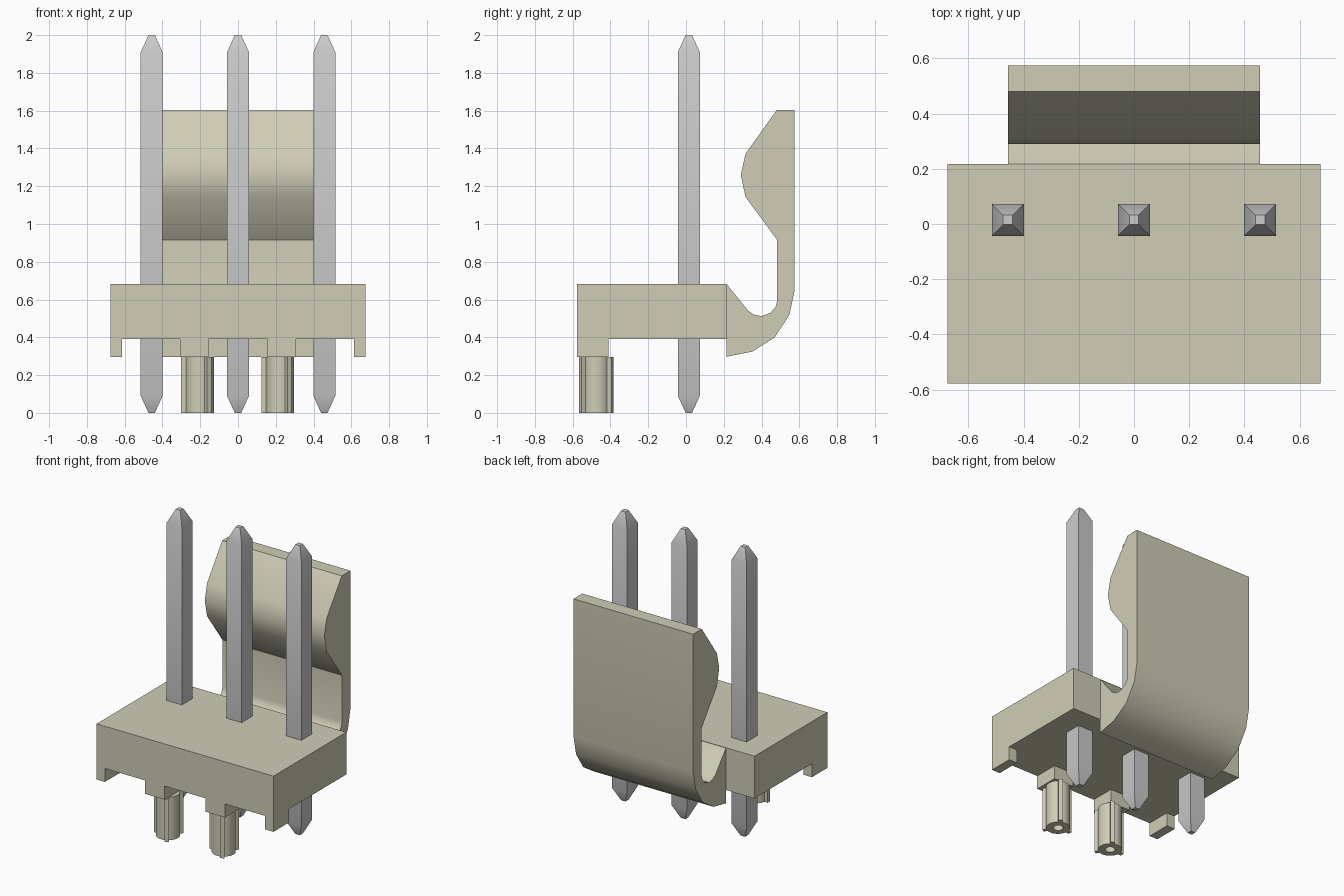
import bpy, bmesh, math

if "Cube" in bpy.data.objects:
    bpy.data.objects.remove(bpy.data.objects["Cube"], do_unlink=True)


def material(name, rgb):
    m = bpy.data.materials.new(name)
    m.use_nodes = True
    m.diffuse_color = (*rgb, 1)
    m.node_tree.nodes["Principled BSDF"].inputs["Base Color"].default_value = (*rgb, 1)
    return m


BEIGE = material("beige plastic", (0.63, 0.61, 0.47))
GREY = material("grey metal", (0.60, 0.60, 0.60))


def finish(bm, name, mat):
    bmesh.ops.recalc_face_normals(bm, faces=bm.faces)
    me = bpy.data.meshes.new(name)
    bm.to_mesh(me)
    bm.free()
    me.materials.append(mat)
    ob = bpy.data.objects.new(name, me)
    bpy.context.collection.objects.link(ob)
    bpy.ops.object.select_all(action="DESELECT")
    ob.select_set(True)
    bpy.context.view_layer.objects.active = ob
    bpy.ops.object.shade_smooth_by_angle(angle=math.radians(30))
    return ob


def prism(name, outline, vector, mat):
    """Extrude a closed outline of 3D points along a vector."""
    bm = bmesh.new()
    face = bm.faces.new([bm.verts.new(p) for p in outline])
    ext = bmesh.ops.extrude_face_region(bm, geom=[face], use_keep_orig=True)
    verts = [g for g in ext["geom"] if isinstance(g, bmesh.types.BMVert)]
    bmesh.ops.translate(bm, verts=verts, vec=vector)
    return finish(bm, name, mat)


def loft(name, rings, mat, closed=False):
    """Skin equal-length rings; cap the ends unless the rings form a loop."""
    bm = bmesh.new()
    vs = [[bm.verts.new(p) for p in r] for r in rings]
    n = len(vs[0])
    pairs = list(zip(vs, vs[1:]))
    for a, b in pairs:
        for i in range(n):
            j = (i + 1) % n
            bm.faces.new((a[i], a[j], b[j], b[i]))
    for r in (vs[0], vs[-1]):
        bm.faces.new(r)
    return finish(bm, name, mat)


# Base: one slab with a row of feet under its front edge
FRONT, BACK, HALF = -0.578, 0.217, 0.676
prism("base", [(-HALF, FRONT, 0.39), (HALF, FRONT, 0.39), (HALF, BACK, 0.39), (-HALF, BACK, 0.39)],
      (0, 0, 0.292), BEIGE)
for side, s in (("right", -1), ("left", 1)):
    for name, x0, x1 in (("corner_foot", 0.613, HALF), ("inner_foot", 0.156, 0.306)):
        prism(f"{name}_{side}", [(s * x0, FRONT, 0.297), (s * x1, FRONT, 0.297),
                                 (s * x1, -0.41, 0.297), (s * x0, -0.41, 0.297)],
              (0, 0, 0.093), BEIGE)

# Hollow locating posts with three thin ribs each
RADIUS, RIB, HOLE, POST_Y = 0.075, 0.10, 0.032, -0.475


def post_section(x, z, hole):
    ring = []
    w = math.asin(0.013 / RADIUS)
    for k in range(3):
        a = math.pi + k * math.tau / 3
        arc = [(RADIUS, a - w), (RIB, a - 0.013 / RIB), (RIB, a + 0.013 / RIB)]
        arc += [(RADIUS, a + w + (math.tau / 3 - 2 * w) * t / 9) for t in range(9)]
        ring += [(x + (HOLE if hole else r) * math.cos(b),
                  POST_Y + (HOLE if hole else r) * math.sin(b), z) for r, b in arc]
    return ring


for side, x in (("right", -0.202), ("left", 0.223)):
    loft(f"locating_post_{side}",
         [post_section(x, 0.297, False), post_section(x, 0, False),
          post_section(x, 0, True), post_section(x, 0.2, True)], BEIGE)

# Latch: curved springy tongue with a bump facing the pins
profile = [(0.215, 0.682), (0.33, 0.54), (0.36, 0.52), (0.40, 0.512), (0.447, 0.53),
           (0.474, 0.56), (0.483, 0.595), (0.483, 0.915), (0.315, 1.143), (0.29, 1.26),
           (0.315, 1.372), (0.48, 1.603), (0.575, 1.603), (0.575, 0.65), (0.548, 0.52),
           (0.47, 0.40), (0.352, 0.325), (0.215, 0.297)]
prism("latch", [(-0.457, y, z) for y, z in profile], (0.914, 0, 0), BEIGE)

# Square pins with tapered ends
for name, x in (("right", -0.457), ("middle", 0), ("left", 0.457)):
    loft(f"pin_{name}",
         [[(x + sx * h, 0.015 + sy * h, z) for sx, sy in ((-1, -1), (1, -1), (1, 1), (-1, 1))]
          for z, h in ((0, 0.017), (0.09, 0.058), (1.91, 0.058), (2, 0.017))], GREY)
